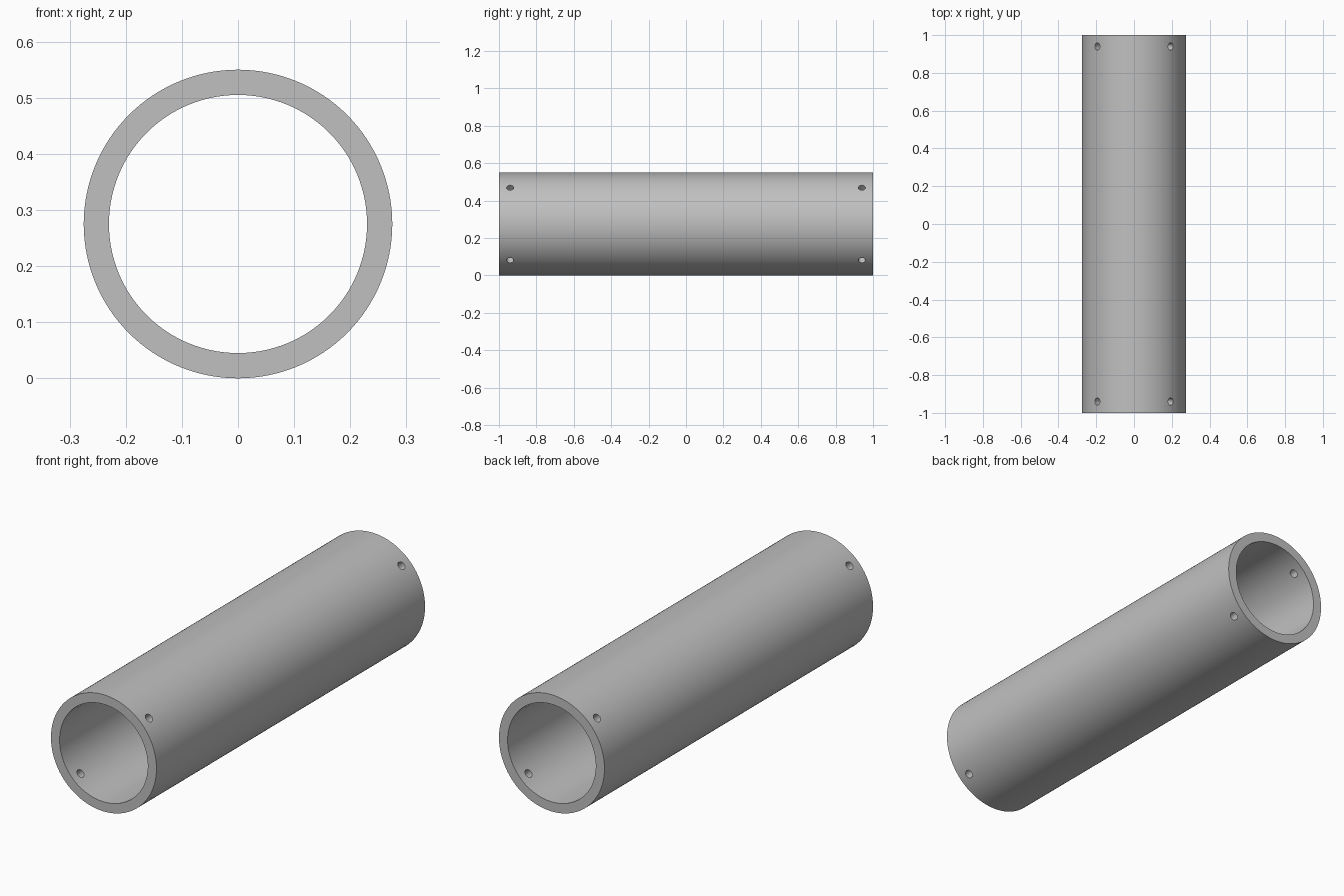
import bpy
import math

OUTER, INNER, LENGTH = 0.275, 0.23, 2.0
HOLE_RADIUS, HOLE_Y = 0.019, 0.94

cube = bpy.data.objects.get("Cube")
if cube:
    bpy.data.objects.remove(cube, do_unlink=True)

grey = bpy.data.materials.new("plain grey")
grey.use_nodes = True
colour = (0.53, 0.53, 0.53, 1)
grey.diffuse_color = colour
grey.node_tree.nodes["Principled BSDF"].inputs["Base Color"].default_value = colour


def cylinder(name, radius, depth, location, rotation, sides):
    bpy.ops.mesh.primitive_cylinder_add(
        vertices=sides, radius=radius, depth=depth, location=location, rotation=rotation)
    obj = bpy.context.object
    obj.name = name
    obj.data.materials.append(grey)
    return obj


def cut(target, cutter):
    cutter.hide_render = True
    mod = target.modifiers.new("cut", "BOOLEAN")
    mod.operation = "DIFFERENCE"
    mod.solver = "EXACT"
    mod.object = cutter
    bpy.ops.object.select_all(action="DESELECT")
    target.select_set(True)
    bpy.context.view_layer.objects.active = target
    bpy.ops.object.modifier_apply(modifier=mod.name)
    bpy.data.objects.remove(cutter, do_unlink=True)


# Tube wall with its bore
along_y = (math.pi / 2, 0, 0)
tube = cylinder("tube", OUTER, LENGTH, (0, 0, OUTER), along_y, 128)
cut(tube, cylinder("bore", INNER, LENGTH * 1.2, (0, 0, OUTER), along_y, 128))

# Crossed diagonal pin holes near both ends
for y in (-HOLE_Y, HOLE_Y):
    for tilt in (-math.pi / 4, math.pi / 4):
        cut(tube, cylinder("pin_hole", HOLE_RADIUS, 3 * OUTER,
                           (0, y, OUTER), (0, tilt, 0), 32))

bpy.ops.object.select_all(action="DESELECT")
tube.select_set(True)
bpy.context.view_layer.objects.active = tube
bpy.ops.object.shade_smooth_by_angle(angle=math.radians(30))
